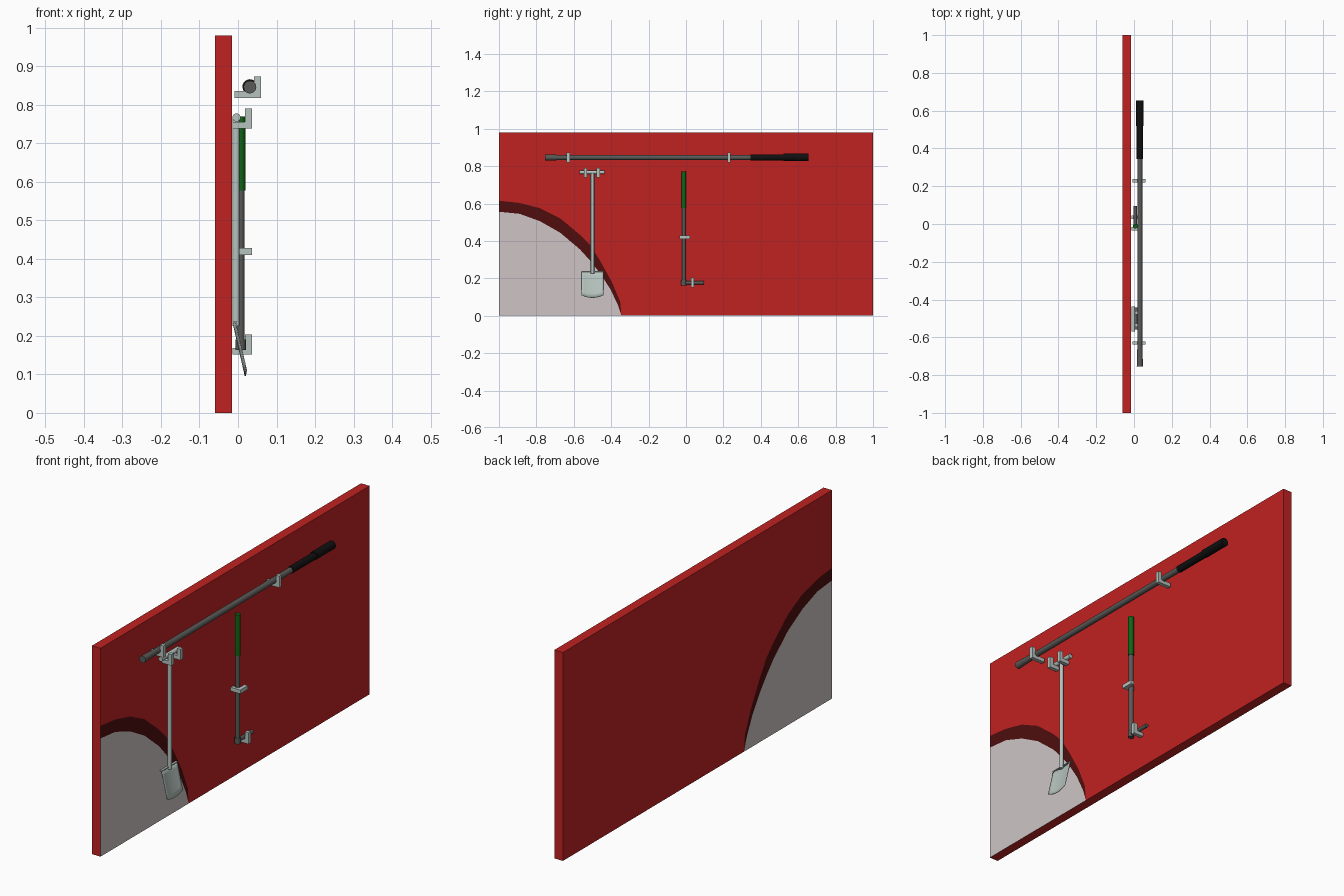
import bpy, bmesh, math
from mathutils import Vector

if "Cube" in bpy.data.objects:
    bpy.data.objects.remove(bpy.data.objects["Cube"])


def mat(name, r, g, b):
    m = bpy.data.materials.new(name)
    m.diffuse_color = (r, g, b, 1)
    m.use_nodes = True
    m.node_tree.nodes["Principled BSDF"].inputs["Base Color"].default_value = m.diffuse_color
    return m


RED = mat("red paint", 0.53, 0.016, 0.016)
DARK_RED = mat("dark red stripe", 0.08, 0.004, 0.004)
GREY = mat("pale grey paint", 0.62, 0.56, 0.56)
STEEL = mat("dark steel", 0.10, 0.10, 0.095)
BLACK = mat("black rubber", 0.005, 0.005, 0.005)
GREEN = mat("green grip", 0.006, 0.125, 0.008)
PALE = mat("pale metal", 0.47, 0.55, 0.52)


def finish(name, bm, *mats, smooth=False):
    bmesh.ops.recalc_face_normals(bm, faces=bm.faces)
    me = bpy.data.meshes.new(name)
    bm.to_mesh(me)
    bm.free()
    ob = bpy.data.objects.new(name, me)
    bpy.context.collection.objects.link(ob)
    for m in mats:
        me.materials.append(m)
    if smooth:
        bpy.context.view_layer.objects.active = ob
        ob.select_set(True)
        bpy.ops.object.shade_smooth_by_angle(angle=math.radians(40))
        ob.select_set(False)
    return ob


def rod(name, a, b, r1, m, r2=None, sides=20):
    """Cylinder or cone from point a to point b."""
    a, b = Vector(a), Vector(b)
    bm = bmesh.new()
    bmesh.ops.create_cone(bm, cap_ends=True, segments=sides, radius1=r1,
                          radius2=r1 if r2 is None else r2, depth=(b - a).length)
    rot = (b - a).to_track_quat('Z', 'Y').to_matrix().to_4x4()
    bm.transform(rot)
    bmesh.ops.translate(bm, verts=bm.verts, vec=(a + b) / 2)
    return finish(name, bm, m, smooth=True)


def clip(name, x0, x1, low, high, mid, upright=True, t=0.018):
    """L-shaped holder; the hook points up, or along +y if not upright."""
    prof = [(x0, low), (x1, low), (x1, high), (x1 - t, high),
            (x1 - t, low + t), (x0, low + t)]
    bm = bmesh.new()
    s, d = mid - t / 2, mid + t / 2
    vs = [bm.verts.new((x, s, h) if upright else (x, h, s)) for x, h in prof]
    f = bm.faces.new(vs)
    ext = bmesh.ops.extrude_face_region(bm, geom=[f])
    vec = (0, d - s, 0) if upright else (0, 0, d - s)
    bmesh.ops.translate(bm, vec=vec,
                        verts=[g for g in ext["geom"] if isinstance(g, bmesh.types.BMVert)])
    return finish(name, bm, PALE)


# Wall panel: grey corner and dark stripe painted on both broad faces, red rim
lower = [(-1, .556), (-.89, .545), (-.78, .505), (-.674, .445), (-.567, .355),
         (-.513, .295), (-.46, .228), (-.406, .145), (-.365, .06)]
upper = [(-1, .615), (-.89, .603), (-.78, .575), (-.674, .522), (-.567, .433),
         (-.513, .378), (-.46, .295), (-.396, .18), (-.352, .075)]
tip = (-.345, 0)
zones = [[(-1, 0)] + lower + [tip],
         lower + [tip] + upper[::-1],
         upper + [tip, (1, 0), (1, .98), (-1, .98)]]
rim = [(-1, 0), tip, (1, 0), (1, .98), (-1, .98), upper[0], lower[0]]
bm = bmesh.new()
cache = {}


def vert(x, p):
    if (x, p) not in cache:
        cache[x, p] = bm.verts.new((x, p[0], p[1]))
    return cache[x, p]


for x in (-.06, -.015):
    for index, zone in enumerate(zones):
        bm.faces.new([vert(x, p) for p in zone]).material_index = index
for p, q in zip(rim, rim[1:] + rim[:1]):
    f = bm.faces.new([vert(-.06, p), vert(-.06, q), vert(-.015, q), vert(-.015, p)])
    f.material_index = 2
finish("wall_panel", bm, GREY, DARK_RED, RED)

# Long bar with socket and grip
bx, bz = .031, .846
rod("bar_shaft", (bx, -.67, bz), (bx, .36, bz), .0135, STEEL)
rod("bar_socket", (bx, -.755, bz), (bx, -.655, bz), .0165, STEEL, .0135)
rod("bar_grip", (bx, .345, bz), (bx, .56, bz), .0165, BLACK)
rod("bar_grip_end", (bx, .52, bz + .001), (bx, .655, bz + .001), .0195, BLACK)
for i, y in enumerate((-.63, .23)):
    clip(f"bar_clip_{i + 1}", -.009, .06, .818, .873, y)

# Spade: shaft, cross handle, clips
rod("spade_shaft", (-.005, -.5, .225), (-.005, -.5, .765), .0095, PALE)
rod("spade_cross_handle", (-.004, -.57, .767), (-.004, -.437, .767), .0105, PALE)
for i, y in enumerate((-.537, -.47)):
    clip(f"spade_clip_{i + 1}", -.014, .036, .738, .79, y)

# Spade blade: tilted sheet, slightly hollow, rounded lower edge
bm = bmesh.new()
N, M = 10, 6
grid = []
for j in range(M + 1):
    row = []
    for i in range(N + 1):
        u, v = 2 * i / N - 1, j / M
        z = .236 - v * (.14 - .014 * u * u)
        x = -.013 + v * .032 + .006 * (u * u) * (1 - .5 * v)
        row.append(bm.verts.new((x, -.5 + .058 * u, z)))
    grid.append(row)
for j in range(M):
    for i in range(N):
        bm.faces.new([grid[j][i], grid[j][i + 1], grid[j + 1][i + 1], grid[j + 1][i]])
blade = finish("spade_blade", bm, PALE, smooth=True)
mod = blade.modifiers.new("thickness", 'SOLIDIFY')
mod.thickness = .003
mod.offset = 0
# Folded tread along the top of the blade
bm = bmesh.new()
bmesh.ops.create_cube(bm, size=1)
bmesh.ops.scale(bm, verts=bm.verts, vec=(.01, .118, .004))
bmesh.ops.translate(bm, verts=bm.verts, vec=(-.009, -.5, .236))
finish("spade_tread", bm, PALE)

# Angled wrench with green grip
wx, wy = .007, -.012
rod("wrench_grip", (wx, wy, .577), (wx, wy, .77), .0125, GREEN)
rod("wrench_shaft", (wx, wy, .175), (wx, wy, .58), .0105, STEEL)
rod("wrench_collar", (wx, wy, .163), (wx, wy, .19), .0135, STEEL)
rod("wrench_foot", (wx, wy, .176), (wx, .095, .176), .009, STEEL)
clip("wrench_foot_clip", -.014, .036, .151, .204, .035)
clip("wrench_shaft_clip", -.014, .036, -.034, .022, .419, upright=False)
